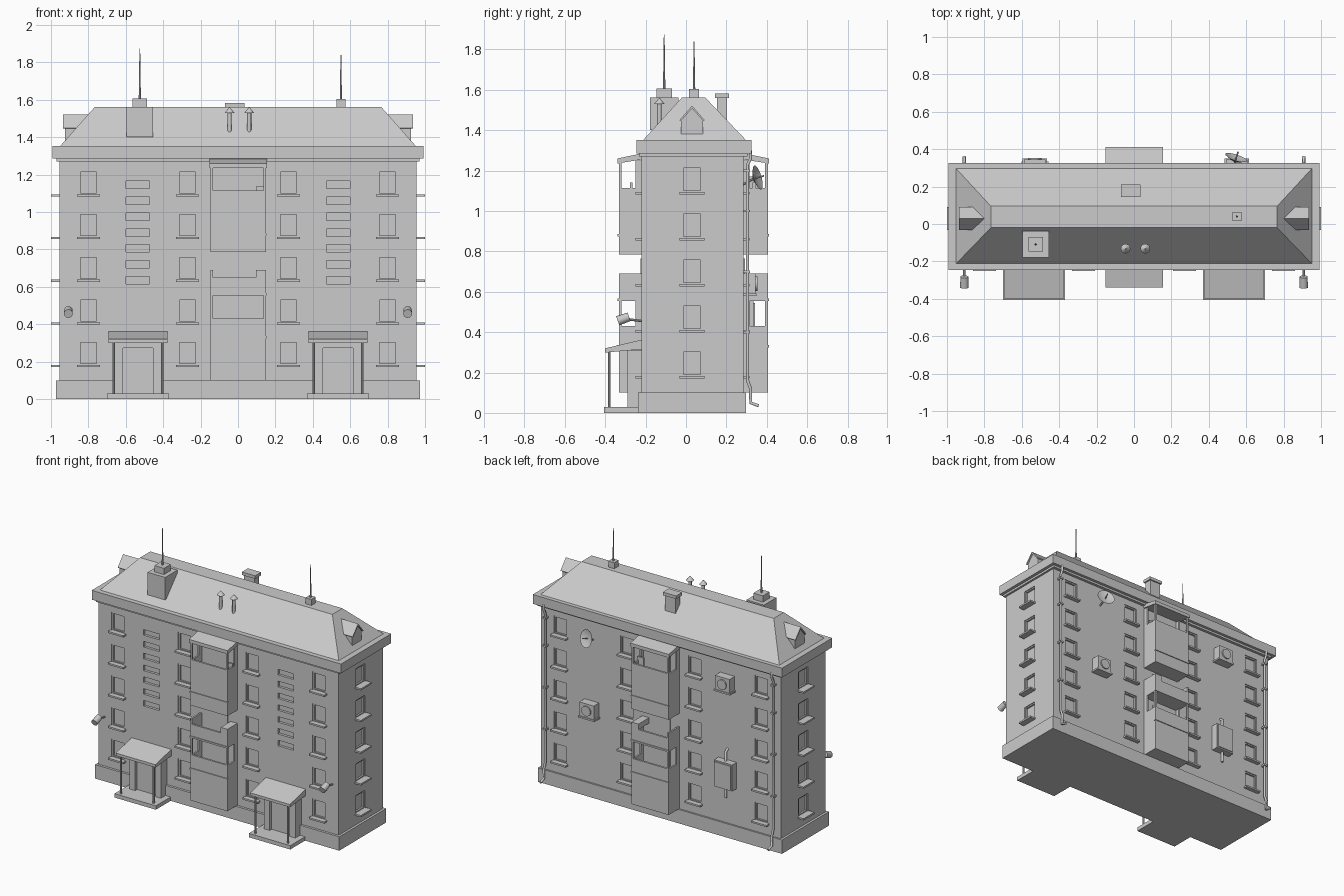
import bpy, bmesh, math
from mathutils import Vector

if "Cube" in bpy.data.objects:
    bpy.data.objects.remove(bpy.data.objects["Cube"], do_unlink=True)

grey = bpy.data.materials.new("plain_grey")
grey.use_nodes = True
grey.diffuse_color = (0.6, 0.6, 0.6, 1)
grey.node_tree.nodes["Principled BSDF"].inputs["Base Color"].default_value = (0.6, 0.6, 0.6, 1)

FRONT, BACK, SIDE = -0.22, 0.285, 0.955
MID = 0.03
FLOORS = [0.245 + 0.228 * i for i in range(5)]


def finish(name, bm):
    bmesh.ops.recalc_face_normals(bm, faces=bm.faces)
    mesh = bpy.data.meshes.new(name)
    bm.to_mesh(mesh)
    bm.free()
    mesh.materials.append(grey)
    ob = bpy.data.objects.new(name, mesh)
    bpy.context.collection.objects.link(ob)
    return ob


def add_box(bm, x, y, z):
    verts = bmesh.ops.create_cube(bm, size=1)["verts"]
    for v in verts:
        for i, (a, b) in enumerate((x, y, z)):
            v.co[i] = (a + b) / 2 + v.co[i] * (b - a)
    return verts


def boxes(name, *specs):
    bm = bmesh.new()
    for s in specs:
        add_box(bm, *s)
    return finish(name, bm)


def around(c, w):
    return (c - w / 2, c + w / 2)


def out(wall, s, a, b):
    """Range measured outwards from a wall; s is the outward sign."""
    return tuple(sorted((wall + s * a, wall + s * b)))


def prism(name, profile, axis, a, b):
    """Extrude a 2D profile along x (axis 0) or y (axis 1)."""
    bm = bmesh.new()
    vs = [bm.verts.new((a, p, q) if axis == 0 else (p, a, q)) for p, q in profile]
    face = bm.faces.new(vs)
    ext = bmesh.ops.extrude_face_region(bm, geom=[face])["geom"]
    move = Vector((b - a, 0, 0) if axis == 0 else (0, b - a, 0))
    bmesh.ops.translate(bm, verts=[g for g in ext if isinstance(g, bmesh.types.BMVert)], vec=move)
    return finish(name, bm)


def rod(name, p, q, r1, r2=None, sides=8):
    p, q = Vector(p), Vector(q)
    bm = bmesh.new()
    bmesh.ops.create_cone(bm, cap_ends=True, segments=sides, radius1=r1,
                          radius2=r1 if r2 is None else r2, depth=(q - p).length)
    bmesh.ops.rotate(bm, verts=bm.verts, matrix=(q - p).to_track_quat("Z", "Y").to_matrix())
    bmesh.ops.translate(bm, verts=bm.verts, vec=(p + q) / 2)
    return finish(name, bm)


def pipe(name, points, r):
    curve = bpy.data.curves.new(name, "CURVE")
    curve.dimensions = "3D"
    curve.bevel_depth, curve.bevel_resolution, curve.use_fill_caps = r, 1, True
    sp = curve.splines.new("POLY")
    sp.points.add(len(points) - 1)
    for pt, co in zip(sp.points, points):
        pt.co = (*co, 1)
    curve.materials.append(grey)
    bpy.context.collection.objects.link(bpy.data.objects.new(name, curve))


# Walls, with window recesses cut in; sills and sashes gathered alongside
walls = boxes("walls", ((-SIDE, SIDE), (FRONT, BACK), (0.05, 1.3)))
cuts, sills, sashes = bmesh.new(), bmesh.new(), bmesh.new()


def window(wall, s, along, c, z, w, h, sill):
    def put(bm, u, d, zz):
        add_box(bm, *((u, d, zz) if along == 0 else (d, u, zz)))
    put(cuts, around(c, w), out(wall, s, -0.018, 0.02), around(z, h))
    if sill:
        reach = 0.03 if along == 0 else 0.045
        put(sills, around(c, w + 0.018), out(wall, s, -0.01, reach), around(z - h / 2 - 0.004, 0.012))
        t = 0.009
        for k in (-1, 1):
            put(sashes, around(c + k * (w - t) / 2, t), out(wall, s, -0.02, -0.006), around(z, h))
            put(sashes, around(c, w - 2 * t), out(wall, s, -0.02, -0.006), around(z + k * (h - t) / 2, t))


for z in FLOORS:
    for x in (-0.8, -0.27, 0.27, 0.8):
        window(FRONT, -1, 0, x, z, 0.104, 0.13, True)
        window(BACK, 1, 0, x, z, 0.104, 0.13, True)
    for s in (-1, 1):
        window(s * SIDE, s, 1, MID, z, 0.104, 0.13, True)
for x in (-0.535, 0.535):
    for i in range(7):
        window(FRONT, -1, 0, x, 0.635 + 0.085 * i, 0.125, 0.04, False)
cutter = finish("window_cutter", cuts)
finish("window_sills", sills)
finish("window_sashes", sashes)
mod = walls.modifiers.new("recesses", "BOOLEAN")
mod.object, mod.operation, mod.solver = cutter, "DIFFERENCE", "EXACT"
bpy.context.view_layer.objects.active = walls
bpy.ops.object.modifier_apply(modifier=mod.name)
bpy.data.objects.remove(cutter, do_unlink=True)

# Plinth, cornice and hipped roof
boxes("plinth", ((-0.972, 0.972), (-0.237, 0.297), (0, 0.1)))
boxes("cornice", ((-0.992, 0.992), (-0.246, 0.325), (1.285, 1.352)),
      ((-0.97, 0.97), (-0.232, 0.305), (1.27, 1.29)))
bm = bmesh.new()
for v in add_box(bm, (-0.957, 0.957), (-0.218, 0.303), (1.345, 1.562)):
    if v.co.z > 1.5:
        v.co.x = math.copysign(0.765, v.co.x)
        v.co.y = 0.095 if v.co.y > 0 else -0.02
finish("roof", bm)

# Dormers on both roof ends
for s in (-1, 1):
    prism("dormer", [(-0.024, 1.38), (0.084, 1.38), (0.084, 1.455), (MID, 1.515), (-0.024, 1.455)],
          0, s * 0.78, s * 0.925)
    prism("dormer_roof", [(-0.032, 1.45), (MID, 1.522), (0.092, 1.45), (0.086, 1.445), (MID, 1.508),
                          (-0.026, 1.445)], 0, s * 0.78, s * 0.935)

# Chimneys, masts and vents
boxes("large_chimney", ((-0.595, -0.455), (-0.178, -0.038), (1.4, 1.562)),
      (around(-0.525, 0.076), around(-0.108, 0.076), (1.56, 1.607)))
rod("tall_mast", (-0.525, -0.108, 1.6), (-0.525, -0.108, 1.873), 0.006, 0.002)
boxes("small_mast_base", (around(0.55, 0.048), around(0.04, 0.048), (1.55, 1.605)))
rod("small_mast", (0.55, 0.04, 1.6), (0.55, 0.04, 1.84), 0.006, 0.002)
boxes("rear_chimney", (around(-0.017, 0.085), around(0.178, 0.05), (1.42, 1.562)),
      (around(-0.017, 0.106), around(0.178, 0.068), (1.56, 1.582)))
for x in (-0.045, 0.06):
    rod("vent_pipe", (x, -0.132, 1.42), (x, -0.132, 1.535), 0.011, sides=12)
    rod("vent_cap", (x, -0.132, 1.53), (x, -0.132, 1.56), 0.026, 0.001, 12)

# Balcony stacks on front and back
for wall, s, d, label in ((FRONT, -1, 0.113, "front"), (BACK, 1, 0.12, "back")):
    face, whole = out(wall, s, d - 0.014, d), out(wall, s, -0.01, d)
    full = (-0.146, 0.149)
    left, right = (-0.146, -0.134), (0.137, 0.149)
    parts = []
    for z0, z1 in ((0.785, 1.115), (0.555, 0.65), (0.1, 0.43)):
        parts += [(full, face, (z0, z1)), (left, whole, (z0, z1)), (right, whole, (z0, z1)),
                  (full, whole, (z0, z0 + 0.02))]
    parts.append((full, whole, (0.31, 0.33)))
    parts.append((full, whole, (0.98, 1.0)))
    # Posts and inner partitions in the open bays
    for z0, z1 in ((1.11, 1.25), (0.42, 0.56)):
        for edge in (left, right):
            parts.append((edge, face, (z0, z1)))
            parts.append((edge, out(wall, s, -0.01, 0.03), (z0, z1)))
    parts.append(((0.1, 0.149), out(wall, s, 0.045, 0.058), (1.0, 1.14)))
    parts.append((left, whole, (0.65, 0.69)))
    parts.append(((0.095, 0.149), out(wall, s, 0, d), (0.65, 0.69)))
    # Projecting trims at each storey
    rim = out(wall, s, d - 0.01, d + 0.006)
    for z in (0.33, 0.56, 0.88):
        parts.append(((-0.15, 0.153), rim, around(z, 0.012)))
    boxes(label + "_balconies", *parts)
    prism(label + "_balcony_roof", [(wall, 1.255), (wall, 1.285), (wall + s * (d + 0.007), 1.26),
                                    (wall + s * (d + 0.007), 1.235)], 0, -0.152, 0.155)
    # Doors onto the balconies
    boxes(label + "_balcony_doors", *[(around(0, 0.15), out(wall, s, -0.005, 0.006), (z, z + 0.19))
                                      for z in (0.33, 0.575, 1.0)])

# Entrance porches
for x in (-0.535, 0.535):
    boxes("porch_step", (around(x, 0.33), (-0.405, FRONT), (0, 0.028)))
    boxes("porch_surround", ((x - 0.125, x - 0.08), (-0.29, FRONT), (0.02, 0.31)),
          ((x + 0.08, x + 0.125), (-0.29, FRONT), (0.02, 0.31)),
          (around(x, 0.25), (-0.29, FRONT), (0.272, 0.31)))
    boxes("porch_door", (around(x, 0.17), (-0.268, FRONT), (0.02, 0.28)))
    prism("porch_canopy", [(FRONT, 0.315), (FRONT, 0.362), (-0.4, 0.32), (-0.4, 0.3), (-0.385, 0.3)],
          0, x - 0.158, x + 0.158)
    for k in (-1, 1):
        rod("porch_post", (x + k * 0.13, -0.38, 0.02), (x + k * 0.13, -0.38, 0.315), 0.007)

# Corner lamps and rear drainpipes
for s in (-1, 1):
    x = s * 0.907
    rod("lamp_arm", (x, FRONT, 0.455), (x, -0.295, 0.465), 0.006)
    rod("lamp_head", (x, -0.282, 0.476), (x, -0.338, 0.456), 0.022, 0.024, 10)
    pipe("drainpipe", [(x, 0.32, 1.3), (x, 0.32, 1.26), (x, 0.305, 1.23), (x, 0.305, 0.16),
                       (x, 0.32, 0.12), (x, 0.32, 0.05), (x, 0.36, 0.035)], 0.009)
    for z in (0.4, 0.7, 1.0, 1.2):
        boxes("pipe_bracket", (around(x, 0.026), (BACK - 0.005, 0.318), around(z, 0.012)))

# Air conditioners, service box and dish on the back
for x, z in ((-0.53, 1.12), (0.55, 0.64)):
    boxes("air_conditioner", (around(x, 0.115), (BACK, 0.345), around(z, 0.1)),
          (around(x, 0.13), (BACK, 0.35), around(z - 0.055, 0.012)))
    rod("air_conditioner_fan", (x, 0.34, z), (x, 0.354, z), 0.036, sides=16)
boxes("service_box", (around(-0.53, 0.145), (BACK, 0.335), around(0.46, 0.19)),
      (around(-0.53, 0.125), (0.33, 0.341), around(0.46, 0.17)))
pipe("service_conduit", [(-0.53, 0.305, 0.29), (-0.53, 0.305, 0.62), (-0.53, 0.28, 0.635)], 0.009)
dish_at, aim = Vector((0.54, 0.335, 1.16)), Vector((0.3, 0.9, 0.25)).normalized()
dish = rod("satellite_dish", dish_at, dish_at + aim * 0.022, 0.016, 0.062, 16)
bm = bmesh.new()
bm.from_mesh(dish.data)
front = max((f for f in bm.faces if len(f.verts) > 4), key=lambda f: f.calc_center_median().dot(aim))
bmesh.ops.inset_region(bm, faces=[front], thickness=0.035, depth=-0.014)
bm.to_mesh(dish.data)
bm.free()
rod("dish_arm", (0.54, BACK - 0.005, 1.13), dish_at, 0.006)
rod("dish_receiver", dish_at, dish_at + aim * 0.055, 0.004)

# Soften the round parts while keeping edges crisp
bpy.ops.object.select_all(action="DESELECT")
for ob in bpy.context.collection.objects:
    if ob.type == "MESH" and ob.name.startswith(("vent", "lamp", "satellite", "porch_post", "air_conditioner_fan")):
        ob.select_set(True)
        bpy.context.view_layer.objects.active = ob
bpy.ops.object.shade_smooth_by_angle(angle=math.radians(40))
